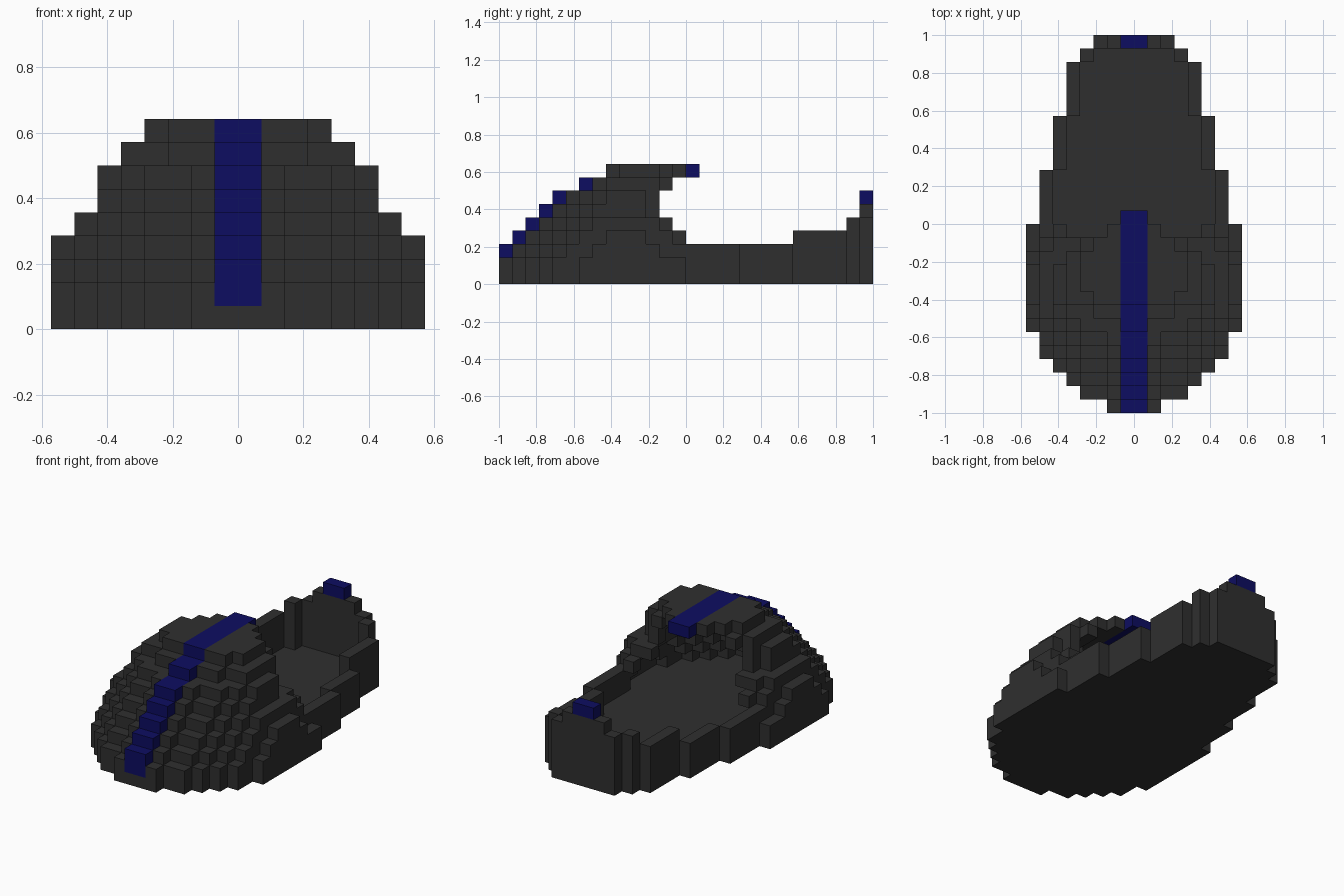
import bpy
import bmesh

cube = bpy.data.objects.get("Cube")
if cube:
    bpy.data.objects.remove(cube, do_unlink=True)

LENGTH = 28                # blocks from toe to heel
UNIT = 2 / LENGTH
HEEL_START = 14


def material(name, rgb):
    mat = bpy.data.materials.new(name)
    mat.use_nodes = True
    mat.diffuse_color = (*rgb, 1)
    mat.node_tree.nodes["Principled BSDF"].inputs["Base Color"].default_value = (*rgb, 1)
    return mat


charcoal = material("charcoal felt", (0.028, 0.028, 0.028))
navy = material("navy stripe", (0.004, 0.004, 0.12))

# Half widths in blocks, one digit per row from toe to heel
outline = "245677" + "8" * 8 + "7" * 4 + "6" * 4 + "5" * 4 + "43"
# Half widths of the stepped toe dome, one string per layer
dome = [
    outline[:HEEL_START],
    outline[:HEEL_START],
    "0" + "245677" + "8" * 5 + "77",
    "0" * 2 + "245677" + "888" + "776",
    "0" * 3 + "2456" + "7" * 5 + "6",
    "0" * 4 + "245" + "6666" + "5",
    "0" * 5 + "245" + "666" + "5",
    "0" * 7 + "3" + "5555" + "4",
    "0" * 8 + "3" + "444" + "32",
]


def in_dome(i, j, k):
    return (0 <= k < len(dome) and 0 <= j < len(dome[k])
            and i < int(dome[k][j]))


def wall_height(i, j):
    if j < 22:
        return 3
    if j < 26:
        return 4
    return 6 if j == 27 and i < 2 else 5


def mirrored(cells):
    return {c for i, j, k in cells for c in ((i, j, k), (-1 - i, j, k))}


# Sole: one flat layer
sole = mirrored((i, j, 0) for j in range(LENGTH) for i in range(int(outline[j])))

# Toe cover: the dome with its inside hollowed out
toe = mirrored((i, j, k) for k in range(1, len(dome)) for j in range(HEEL_START)
               for i in range(8) if in_dome(i, j, k)
               and not (in_dome(i + 1, j, k) and in_dome(i + 1, j - 1, k + 1)))

# Heel wall: a rim one block thick, closed at the back
heel = set()
for j in range(HEEL_START, LENGTH):
    half = int(outline[j])
    first = 0 if j == LENGTH - 1 else half - 1
    heel |= {(i, j, k) for i in range(first, half) for k in range(1, wall_height(i, j))}
heel = mirrored(heel)

# Stripe: climbs the toe and runs along the top
stripe_layers = [2, 3, 4, 5, 6, 6, 7, 7] + [8] * 7
stripe = mirrored([(0, j, k) for j, k in enumerate(stripe_layers)] + [(0, 0, 1)])
toe -= stripe

# Heel tab: a small raised block
tab = mirrored([(0, LENGTH - 1, 6)])

filled = sole | toe | heel | stripe | tab


def build(name, cells, mat):
    """Make the outer skin of a set of blocks."""
    bm = bmesh.new()
    verts = {}

    def corner(p):
        if p not in verts:
            x, y, z = p
            verts[p] = bm.verts.new((x * UNIT, y * UNIT - 1, z * UNIT))
        return verts[p]

    for cell in sorted(cells):
        for axis in range(3):
            for side in (0, 1):
                near = list(cell)
                near[axis] += 2 * side - 1
                if tuple(near) in filled:
                    continue
                u, v = (axis + 1) % 3, (axis + 2) % 3
                ring = []
                for du, dv in ((0, 0), (1, 0), (1, 1), (0, 1)):
                    p = list(cell)
                    p[axis] += side
                    p[u] += du
                    p[v] += dv
                    ring.append(corner(tuple(p)))
                bm.faces.new(ring if side else ring[::-1])
    mesh = bpy.data.meshes.new(name)
    bm.to_mesh(mesh)
    bm.free()
    mesh.materials.append(mat)
    bpy.context.collection.objects.link(bpy.data.objects.new(name, mesh))


build("sole", sole, charcoal)
build("toe_cover", toe, charcoal)
build("heel_wall", heel, charcoal)
build("toe_stripe", stripe, navy)
build("heel_tab", tab, navy)
